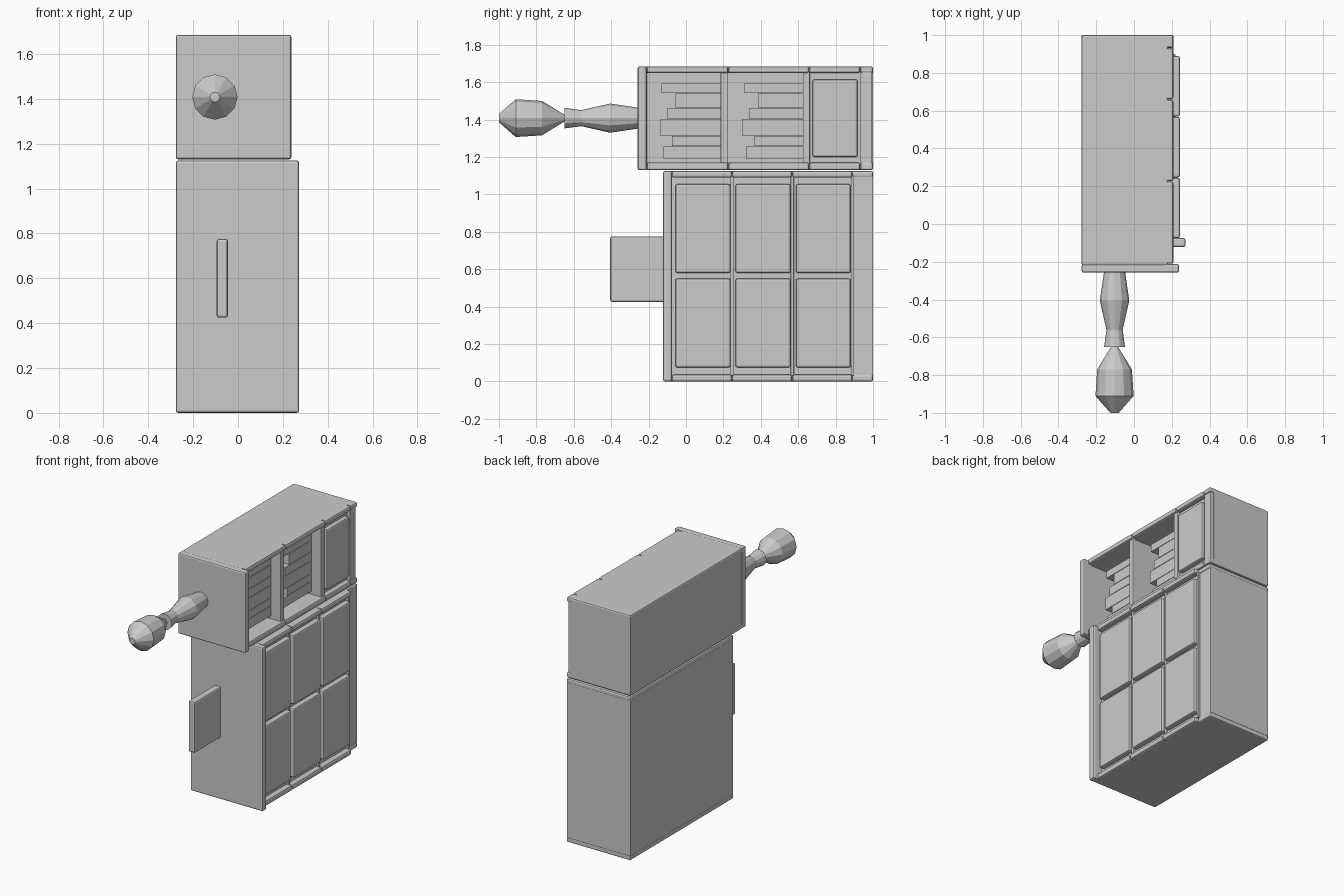
import bpy, bmesh, math
from mathutils import Matrix

if "Cube" in bpy.data.objects:
    bpy.data.objects.remove(bpy.data.objects["Cube"], do_unlink=True)

grey = bpy.data.materials.new("plain_grey")
grey.use_nodes = True
colour = (0.6, 0.6, 0.6, 1)
grey.diffuse_color = colour
grey.node_tree.nodes["Principled BSDF"].inputs["Base Color"].default_value = colour


def finish(name, bm):
    mesh = bpy.data.meshes.new(name)
    bmesh.ops.recalc_face_normals(bm, faces=bm.faces)
    bm.to_mesh(mesh)
    bm.free()
    mesh.materials.append(grey)
    obj = bpy.data.objects.new(name, mesh)
    bpy.context.collection.objects.link(obj)
    return obj


def box(name, xs, ys, zs, bevel=0.0):
    bm = bmesh.new()
    bmesh.ops.create_cube(bm, size=1)
    for v in bm.verts:
        v.co = [lo + (c + 0.5) * (hi - lo) for c, (lo, hi) in zip(v.co, (xs, ys, zs))]
    obj = finish(name, bm)
    if bevel:
        mod = obj.modifiers.new("soft_edge", "BEVEL")
        mod.width = bevel
        mod.segments = 2
    return obj


def lathe(name, profile, centre, sides=12):
    # Closed turned shape along y from (y, radius) pairs
    bm = bmesh.new()
    rings = []
    for y, r in profile:
        rings.append([bm.verts.new((centre[0] + r * math.cos(a), y, centre[1] + r * math.sin(a)))
                      for a in (math.tau * i / sides for i in range(sides))])
    for a, b in zip(rings, rings[1:]):
        for i in range(sides):
            j = (i + 1) % sides
            bm.faces.new((a[i], a[j], b[j], b[i]))
    bm.faces.new(rings[0])
    bm.faces.new(rings[-1])
    return finish(name, bm)


LEFT = -0.277
EDGE = 0.01

# Lower cabinet: core, slabs, front plate
box("lower_core", (LEFT, 0.205), (-0.09, 1), (0.03, 1.1), 0.004)
for name, zs in (("lower_base_slab", (0, 0.037)), ("lower_top_slab", (1.09, 1.125))):
    box(name, (LEFT, 0.21), (-0.09, 1), zs, EDGE)
box("lower_front_plate", (LEFT, 0.272), (-0.122, -0.075), (0, 1.125), EDGE)
box("pull_fin", (-0.095, -0.045), (-0.405, -0.115), (0.425, 0.775), EDGE)

# Lower bays: rails, posts and two doors each
for bay in range(3):
    y = -0.075 + bay * 0.322
    box("lower_bottom_rail", (0.18, 0.243), (y, y + 0.32), (0, 0.037), EDGE)
    box("lower_top_rail", (0.18, 0.243), (y, y + 0.32), (1.09, 1.125), EDGE)
    box("bay_post", (0.18, 0.22), (y + 0.312, y + 0.33), (0.03, 1.1), 0.004)
    for z in (0.075, 0.58):
        box("cabinet_door", (0.18, 0.24), (y + 0.018, y + 0.312), (z, z + 0.475), EDGE)

# Upper cabinet: shell around the open shelves
box("upper_back_wall", (LEFT, -0.1), (-0.21, 1), (1.15, 1.67), 0.004)
box("upper_rear_block", (-0.15, 0.175), (0.655, 1), (1.15, 1.67), 0.004)
for name, zs in (("upper_base_slab", (1.13, 1.17)), ("upper_top_slab", (1.65, 1.685))):
    box(name, (LEFT, 0.18), (-0.22, 1), zs, EDGE)
    for y0, y1 in ((-0.21, 0.225), (0.228, 0.658), (0.661, 0.93), (0.933, 1)):
        box(name + "_rail", (0.16, 0.208), (y0, y1), zs, EDGE)
box("upper_front_plate", (LEFT, 0.238), (-0.258, -0.212), (1.13, 1.685), EDGE)
box("upper_door", (0.15, 0.205), (0.677, 0.917), (1.2, 1.615), EDGE)
box("upper_rear_post", (0.15, 0.2), (0.933, 0.995), (1.16, 1.66), 0.004)

# Shelf dividers and stacked books (bottom, top, front end)
books = [(1.19, 1.257, -0.12), (1.26, 1.312, -0.075), (1.315, 1.4, -0.14),
         (1.403, 1.462, -0.1), (1.465, 1.54, -0.055), (1.543, 1.594, -0.13)]
for offset in (0, 0.44):
    box("shelf_divider", (-0.12, 0.195), (0.185 + offset, 0.222 + offset), (1.15, 1.67), 0.004)
    for z0, z1, y0 in books:
        box("book", (-0.11, 0.12), (y0 + offset, 0.187 + offset), (z0, z1))

# Turned handle and knob
axis = (-0.103, 1.408)
lathe("handle_shaft", [(-0.25, 0.055), (-0.405, 0.078), (-0.56, 0.043), (-0.65, 0.055)], axis)
lathe("handle_knob", [(-0.64, 0.012), (-0.77, 0.092), (-0.91, 0.101), (-1, 0.022)], axis)
